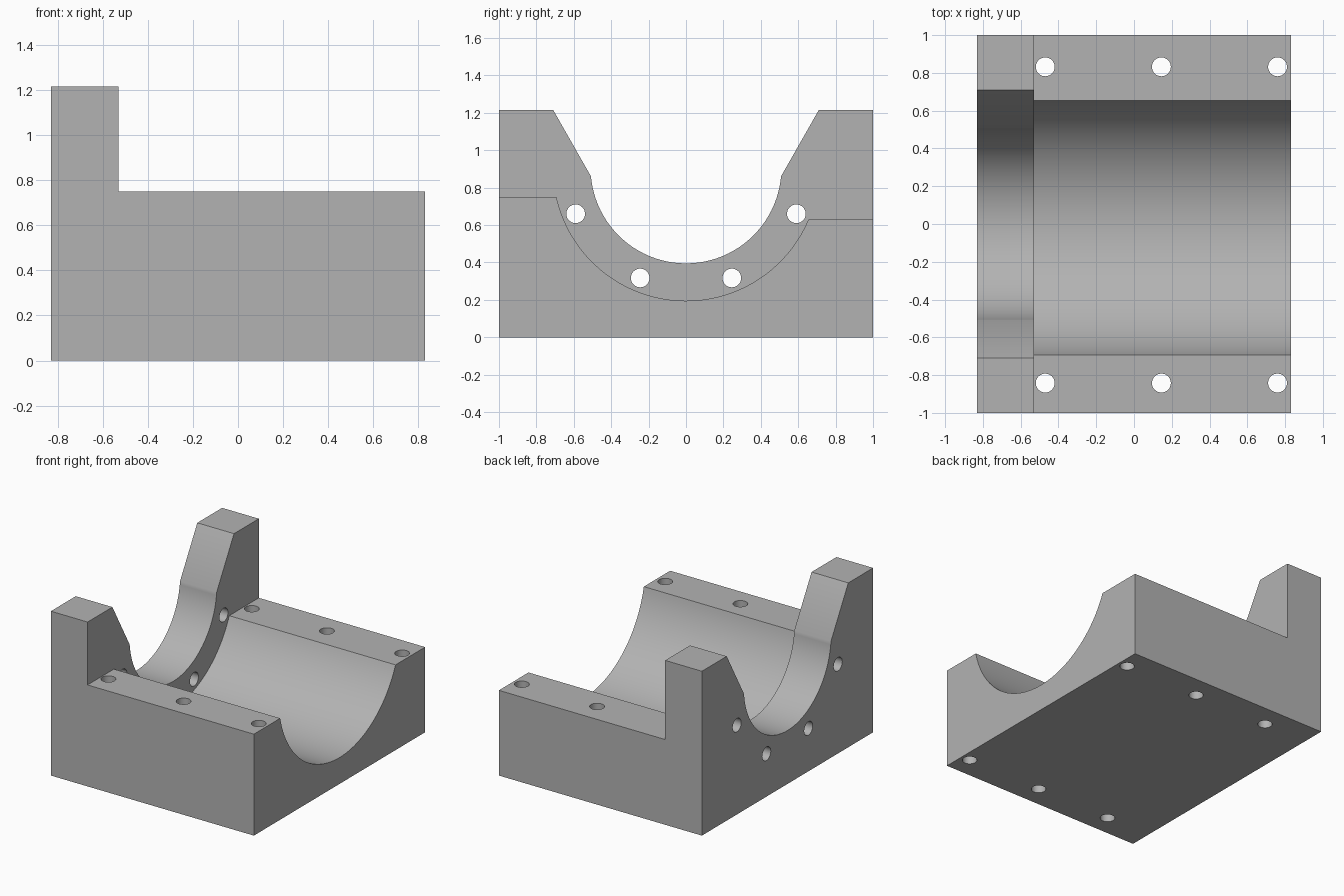
import bpy, bmesh, math
from mathutils import Matrix

if "Cube" in bpy.data.objects:
    bpy.data.objects.remove(bpy.data.objects["Cube"], do_unlink=True)

AXIS_Z = 0.905                      # height of the bore axis
BACK, STEP, END = -0.83, -0.53, 0.83
TOP, HALF_Y = 1.215, 1.0

grey = bpy.data.materials.new("machined_grey")
grey.use_nodes = True
grey.diffuse_color = (0.45, 0.45, 0.45, 1)
grey.node_tree.nodes["Principled BSDF"].inputs["Base Color"].default_value = grey.diffuse_color


def add_object(name, bm):
    bmesh.ops.recalc_face_normals(bm, faces=bm.faces)
    mesh = bpy.data.meshes.new(name)
    bm.to_mesh(mesh)
    bm.free()
    mesh.materials.append(grey)
    obj = bpy.data.objects.new(name, mesh)
    bpy.context.collection.objects.link(obj)
    return obj


def bore_arc(radius, z_start, z_end, steps=64):
    """Lower arc of the bore, from -y to +y, between two heights."""
    a = math.pi - math.asin((z_start - AXIS_Z) / radius)
    b = 2 * math.pi + math.asin((z_end - AXIS_Z) / radius)
    angles = [a + (b - a) * i / steps for i in range(steps + 1)]
    return [(radius * math.cos(t), AXIS_Z + radius * math.sin(t)) for t in angles]


def extrude_x(name, profile, x0, x1):
    bm = bmesh.new()
    face = bm.faces.new([bm.verts.new((x0, y, z)) for y, z in profile])
    new = bmesh.ops.extrude_face_region(bm, geom=[face])["geom"]
    verts = [v for v in new if isinstance(v, bmesh.types.BMVert)]
    bmesh.ops.translate(bm, verts=verts, vec=(x1 - x0, 0, 0))
    return add_object(name, bm)


def drill(bm, location, depth, rotation=Matrix()):
    bmesh.ops.create_cone(bm, cap_ends=True, segments=32, radius1=0.05, radius2=0.05,
                          depth=depth, matrix=Matrix.Translation(location) @ rotation)


def cut(target, cutter):
    mod = target.modifiers.new("cut", "BOOLEAN")
    mod.operation = "DIFFERENCE"
    mod.solver = "EXACT"
    mod.object = cutter
    bpy.context.view_layer.objects.active = target
    bpy.ops.object.modifier_apply(modifier=mod.name)
    bpy.data.objects.remove(cutter, do_unlink=True)


# Full-length block with the flange outline
flange = [(-HALF_Y, 0), (-HALF_Y, TOP), (-0.71, TOP)]
flange += bore_arc(0.51, 0.86, 0.86)
flange += [(0.71, TOP), (HALF_Y, TOP), (HALF_Y, 0)]
block = extrude_x("bearing_cradle", flange, BACK, END)

# Wide bore and the two uneven shelves, cut away ahead of the flange
space = [(-1.2, 0.75)] + bore_arc(0.71, 0.75, 0.63) + [(1.2, 0.63), (1.2, 1.5), (-1.2, 1.5)]
cut(block, extrude_x("step_cutter", space, STEP, END + 0.2))

# Vertical bolt holes through the shelves and bolt holes through the flange
holes = bmesh.new()
for x in (-0.47, 0.145, 0.76):
    for y in (-0.842, 0.832):
        drill(holes, (x, y, 0.4), 1.2)
turn = Matrix.Rotation(math.pi / 2, 4, "Y")
for side in (-1, 1):
    for y, z in ((0.59, 0.66), (0.245, 0.317)):
        drill(holes, ((BACK + STEP) / 2, side * y, z), 0.5, turn)
cut(block, add_object("hole_cutter", holes))

# Smooth bores, crisp machined edges
bpy.ops.object.select_all(action="DESELECT")
block.select_set(True)
bpy.context.view_layer.objects.active = block
bpy.ops.object.shade_smooth_by_angle(angle=math.radians(25))
